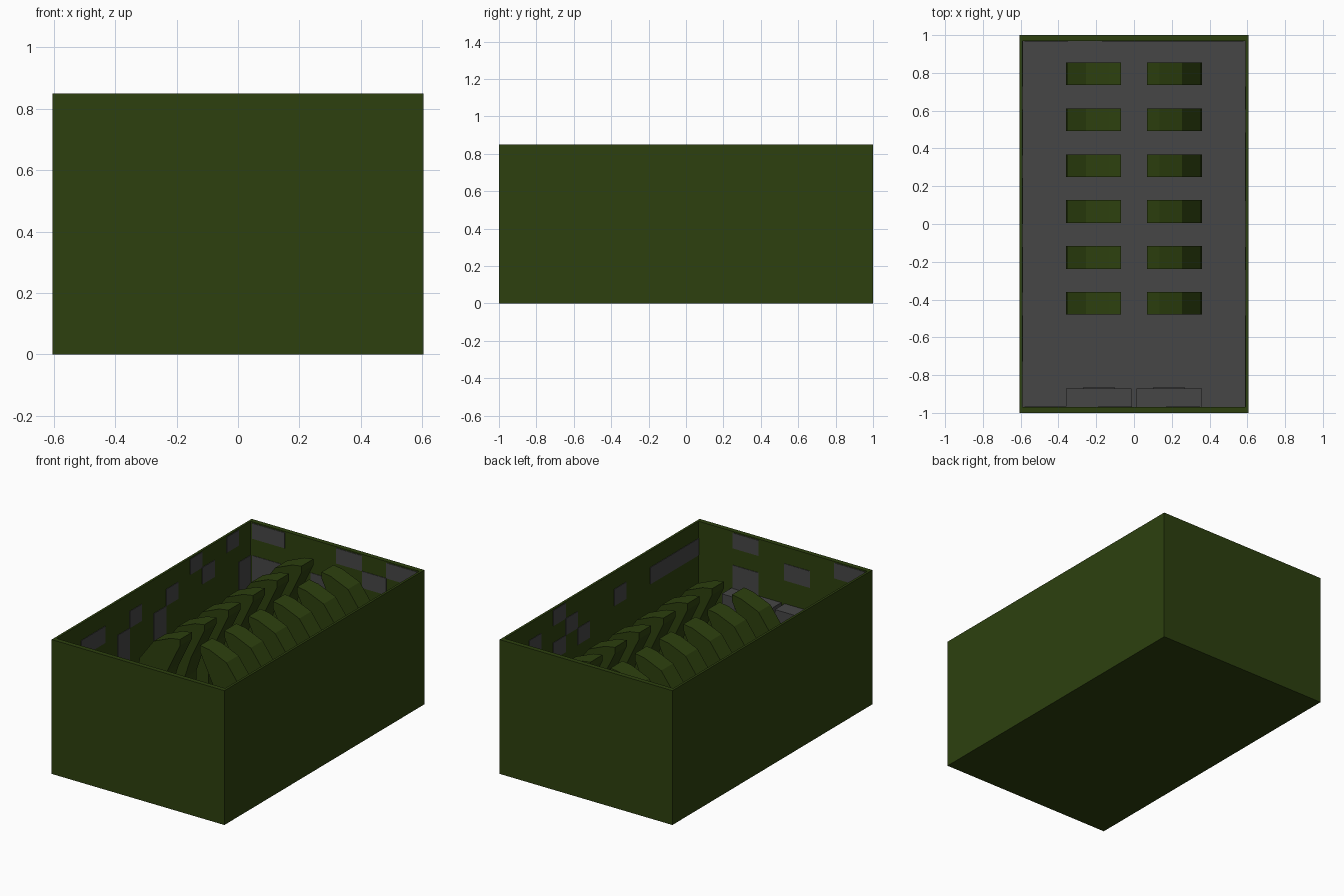
import bpy, bmesh

cube = bpy.data.objects.get("Cube")
if cube:
    bpy.data.objects.remove(cube, do_unlink=True)


def material(name, rgb):
    m = bpy.data.materials.new(name)
    m.use_nodes = True
    color = (*rgb, 1)
    m.diffuse_color = color
    m.node_tree.nodes["Principled BSDF"].inputs["Base Color"].default_value = color
    return m


GREEN = material("dark_green", (0.026, 0.051, 0.0045))
GREY = material("dark_grey", (0.061, 0.061, 0.061))


def finish(name, bm, mat):
    bmesh.ops.recalc_face_normals(bm, faces=bm.faces)
    mesh = bpy.data.meshes.new(name)
    bm.to_mesh(mesh)
    bm.free()
    mesh.materials.append(mat)
    obj = bpy.data.objects.new(name, mesh)
    bpy.context.collection.objects.link(obj)
    return obj


def box(name, lo, hi, mat):
    bm = bmesh.new()
    bmesh.ops.create_cube(bm, size=1)
    for v in bm.verts:
        v.co = [lo[i] if v.co[i] < 0 else hi[i] for i in range(3)]
    return finish(name, bm, mat)


W, L, H = 0.605, 1.0, 0.85      # outer half width, half length, height
IX, IY = 0.59, 0.97             # inner half width and half length
FLOOR = 0.02

# Open crate: base slab, four walls and the inner floor plate
box("base", (-W, -L, 0), (W, L, 0.012), GREEN)
for side, s in (("left", 1), ("right", -1)):
    xs = sorted((s * IX, s * W))
    box(side + "_wall", (xs[0], -L, 0.012), (xs[1], L, H), GREEN)
for side, s in (("back", 1), ("front", -1)):
    ys = sorted((s * IY, s * L))
    box(side + "_wall", (-IX, ys[0], 0.012), (IX, ys[1], H), GREEN)
box("floor", (-IX, -IY, 0.012), (IX, IY, FLOOR), GREY)

# Curved ribs: a thick hooked profile, mirrored, in six pairs
OUTER = [(0.07, 0.795), (0.135, 0.785), (0.255, 0.735), (0.355, 0.60), (0.36, 0.42)]
INNER = [(0.21, 0.42), (0.16, 0.57), (0.07, 0.755)]
PROFILE = OUTER + [(0.36, FLOOR), (0.21, FLOOR)] + INNER


def rib(name, side, y, depth=0.12):
    bm = bmesh.new()
    face = bm.faces.new([bm.verts.new((side * x, y - depth / 2, z)) for x, z in PROFILE])
    geom = bmesh.ops.extrude_face_region(bm, geom=[face])["geom"]
    moved = [g for g in geom if isinstance(g, bmesh.types.BMVert)]
    bmesh.ops.translate(bm, verts=moved, vec=(0, depth, 0))
    finish(name, bm, GREEN)


for i in range(6):
    for side, s in (("left", 1), ("right", -1)):
        rib(f"{side}_rib_{i + 1}", s, -0.42 + 0.243 * i)

# Twin cabinets with slim handles against the front wall
for side, s in (("left", 1), ("right", -1)):
    xs = sorted((s * 0.012, s * 0.36))
    box(side + "_cabinet", (xs[0], -IY, FLOOR), (xs[1], -0.872, 0.49), GREY)
    hs = sorted((s * 0.10, s * 0.27))
    box(side + "_handle", (hs[0], -0.872, 0.38), (hs[1], -0.866, 0.42), GREY)

# Square painted patches on the inner walls: start, end, top row, rows down
ROW, COL, T = H / 8, IY / 8, 0.003
LEFT_SIDE = [(2, 4, 1, 1), (5, 6, 2, 2), (6, 7, 1, 1), (8, 9, 2, 2), (9, 10, 1, 1),
             (11, 12, 0, 1), (12, 13, 1, 1), (14, 15, 0, 1), (15, 16, 2, 2)]
RIGHT_SIDE = [(13, 14, 1, 1), (11, 12, 0, 1), (11, 12, 2, 1), (10, 11, 1, 1),
              (9, 10, 2, 1), (6, 7, 1, 1), (0, 4, 1, 1)]
for wall, s, cells in (("right", -1, LEFT_SIDE), ("left", 1, RIGHT_SIDE)):
    xs = sorted((s * IX, s * (IX - T)))
    for a, b, top, rows in cells:
        z = H - top * ROW - (0.008 if top == 0 else 0)
        box(wall + "_wall_patch", (xs[0], -IY + a * COL, H - (top + rows) * ROW),
            (xs[1], -IY + b * COL, z), GREY)

EDGES = [-0.58, -0.35, -0.17, 0.01, 0.19, 0.36, 0.58]
BACK = [(0, 1, 0, 1), (0, 1, 2, 2), (2, 3, 2, 1), (3, 4, 0, 1), (4, 5, 1, 1), (5, 6, 0, 1)]
FRONT = [(1, 2, 0, 1), (1, 2, 2, 2), (3, 4, 1, 1), (5, 6, 0, 1)]
for wall, s, cells in (("back", 1, BACK), ("front", -1, FRONT)):
    ys = sorted((s * IY, s * (IY - T)))
    for a, b, top, rows in cells:
        xs = sorted((s * EDGES[a], s * EDGES[b]))
        z = H - top * ROW - (0.008 if top == 0 else 0)
        box(wall + "_wall_patch", (xs[0], ys[0], H - (top + rows) * ROW),
            (xs[1], ys[1], z), GREY)
